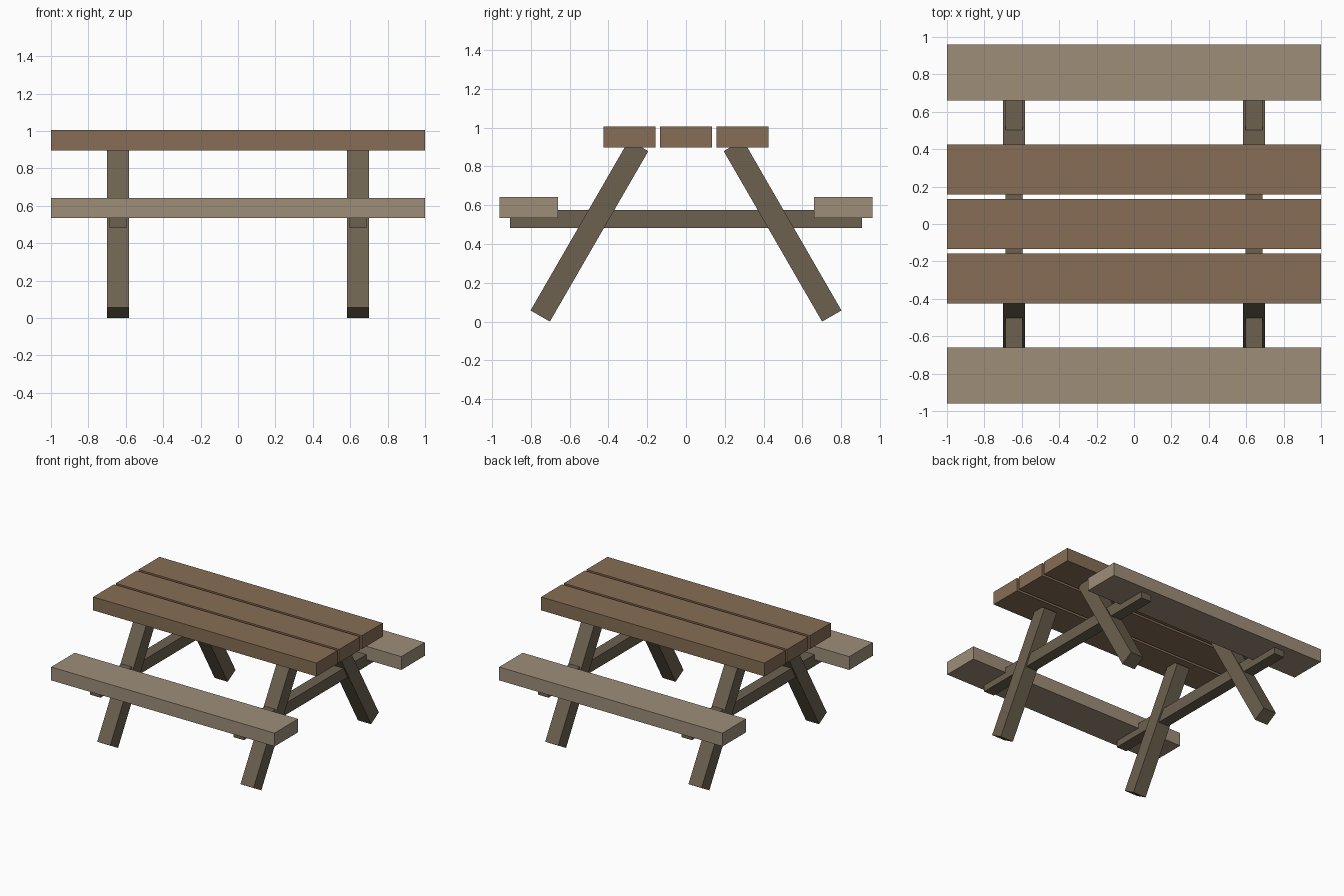
import bpy, math
from mathutils import Matrix, Vector

if "Cube" in bpy.data.objects:
    bpy.data.objects.remove(bpy.data.objects["Cube"])


def material(name, rgb):
    m = bpy.data.materials.new(name)
    m.diffuse_color = (*rgb, 1)
    m.use_nodes = True
    m.node_tree.nodes["Principled BSDF"].inputs["Base Color"].default_value = m.diffuse_color
    return m


TOP = material("brown_wood", (0.24, 0.155, 0.09))
SEAT = material("pale_wood", (0.34, 0.27, 0.19))
FRAME = material("dark_wood", (0.15, 0.12, 0.078))


def board(name, centre, size, mat, tilt=0.0):
    """Box of a given size, tilted about the x axis."""
    bpy.ops.mesh.primitive_cube_add(size=1)
    ob = bpy.context.object
    ob.name = name
    ob.data.transform(Matrix.Diagonal((*size, 1)))
    ob.location = Vector(centre)
    ob.rotation_euler.x = tilt
    ob.data.materials.append(mat)
    return ob


# Table top: three planks with narrow gaps
for i, label in zip((-1, 0, 1), ("front", "middle", "back")):
    board(f"table_plank_{label}", (0, i * 0.2905, 0.951), (2, 0.268, 0.108), TOP)

# Benches
for s, label in ((-1, "front"), (1, "back")):
    board(f"bench_{label}", (0, s * 0.81, 0.589), (2, 0.301, 0.108), SEAT)

# Two A-frames: a crossbar and a pair of legs leaning in at 30 degrees
for sx, side in ((-1, "left"), (1, "right")):
    x = sx * 0.6415
    board(f"crossbar_{side}", (x, 0, 0.529), (0.092, 1.815, 0.094), FRAME)
    for sy, label in ((-1, "front"), (1, "back")):
        board(f"leg_{label}_{side}", (x, sy * 0.4975, 0.468),
              (0.117, 0.115, 1.014), FRAME, sy * math.radians(30))
